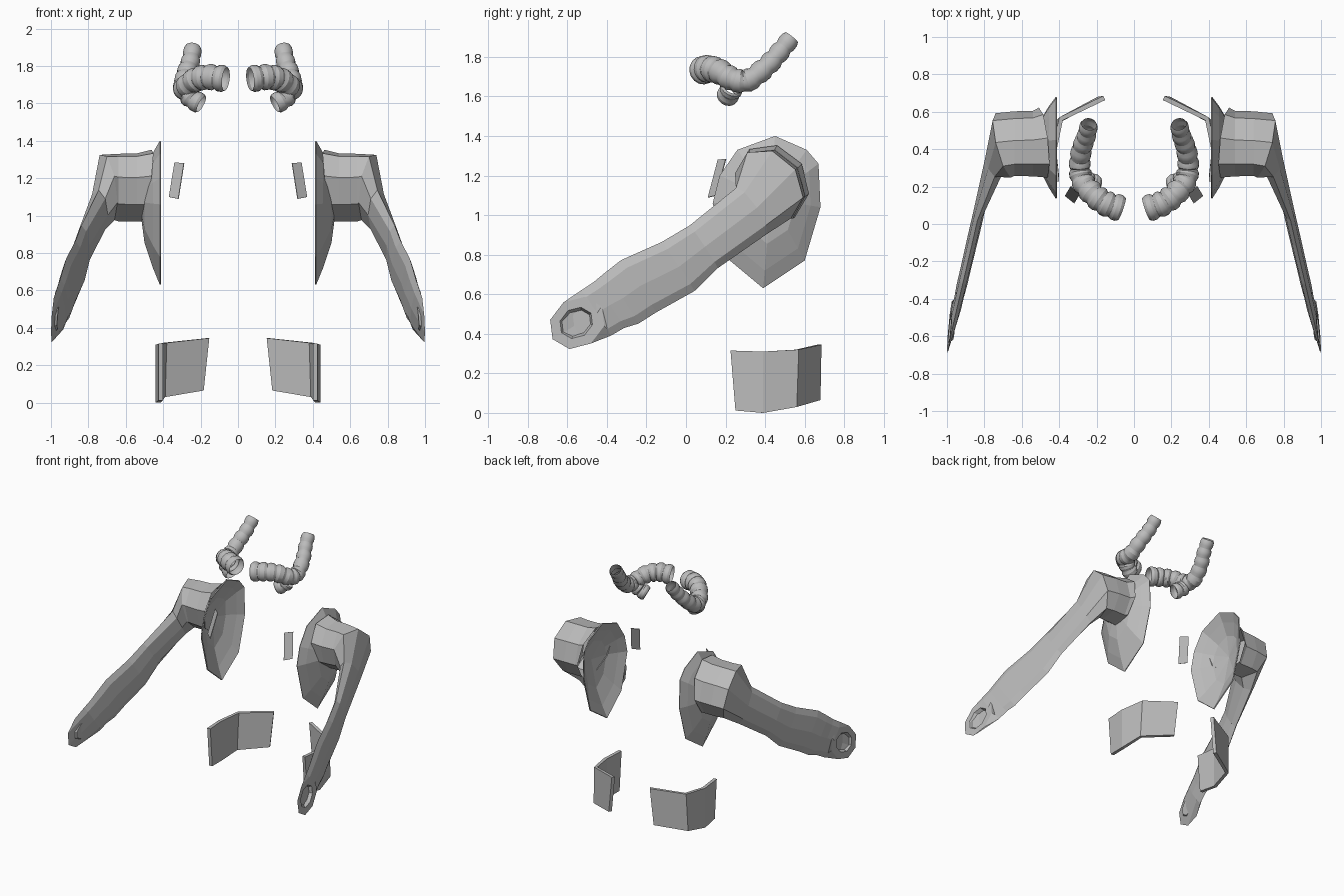
import bpy, bmesh, math
from mathutils import Vector

cube = bpy.data.objects.get("Cube")
if cube:
    bpy.data.objects.remove(cube, do_unlink=True)

grey = bpy.data.materials.new("plain_grey")
grey.use_nodes = True
grey.diffuse_color = (0.5, 0.5, 0.5, 1)
grey.node_tree.nodes["Principled BSDF"].inputs["Base Color"].default_value = (0.5, 0.5, 0.5, 1)


def finish(name, bm, thickness=0, smooth=False):
    """Turn a bmesh into an object, mirrored across x = 0."""
    bmesh.ops.recalc_face_normals(bm, faces=bm.faces)
    mesh = bpy.data.meshes.new(name)
    bm.to_mesh(mesh)
    bm.free()
    mesh.materials.append(grey)
    obj = bpy.data.objects.new(name, mesh)
    bpy.context.collection.objects.link(obj)
    if thickness:
        solid = obj.modifiers.new("thickness", 'SOLIDIFY')
        solid.thickness = thickness
        solid.offset = -1
    obj.modifiers.new("other_side", 'MIRROR').use_mirror_merge = False
    if smooth:
        bpy.ops.object.select_all(action='DESELECT')
        obj.select_set(True)
        bpy.context.view_layer.objects.active = obj
        bpy.ops.object.shade_smooth_by_angle(angle=math.radians(25))


def bridge(bm, a, b, closed=True):
    n = len(a)
    for i in range(n if closed else n - 1):
        j = (i + 1) % n
        bm.faces.new((a[i], a[j], b[j], b[i]))


def loft(rings, cap_end=False):
    bm = bmesh.new()
    loops = [[bm.verts.new(p) for p in ring] for ring in rings]
    for a, b in zip(loops, loops[1:]):
        bridge(bm, a, b)
    if cap_end:
        bm.faces.new(loops[-1])
    return bm


def section(centre, u, v, hu, hv, sides):
    c, u, v = Vector(centre), Vector(u).normalized(), Vector(v).normalized()
    angles = [math.tau * i / sides for i in range(sides)]
    return [c + u * hu * math.cos(a) + v * hv * math.sin(a) for a in angles]


# Arms: eight-sided sections from shoulder, round the bend, down to an open cuff
ROOT, UP, LEAN = (-0.16, -0.55, 0.83), (0, -0.55, 0.83), (0.11, -0.55, 0.83)
BACK, OUT, CUFF = (0, 0.83, 0.55), (1, 0.2, 0), (-0.1, 0.83, 0.55)
arm = [
    ((0.485, 0.435, 1.16), ROOT, BACK, 0.21, 0.18),
    ((0.54, 0.43, 1.15), UP, BACK, 0.20, 0.165),
    ((0.64, 0.43, 1.15), UP, BACK, 0.20, 0.16),
    ((0.70, 0.42, 1.15), UP, (0.35, 0.83, 0.5), 0.20, 0.165),
    ((0.745, 0.33, 1.02), UP, (0.85, 0.5, 0.3), 0.14, 0.06),
    ((0.823, 0.09, 0.84), LEAN, OUT, 0.13, 0.03),
    ((0.853, -0.04, 0.74), LEAN, OUT, 0.15, 0.03),
    ((0.90, -0.24, 0.64), LEAN, OUT, 0.16, 0.028),
    ((0.92, -0.325, 0.58), LEAN, OUT, 0.155, 0.028),
    ((0.935, -0.39, 0.545), LEAN, OUT, 0.14, 0.025),
    ((0.95, -0.455, 0.505), LEAN, OUT, 0.138, 0.025),
    ((0.985, -0.55, 0.455), UP, CUFF, 0.125, 0.15),
    ((0.985, -0.555, 0.455), UP, CUFF, 0.075, 0.09),
    ((0.96, -0.55, 0.455), UP, CUFF, 0.06, 0.075),
]
finish("arms", loft([section(*ring, 8) for ring in arm], cap_end=True))

# Shoulder shells: domes with a pointed lower end
rim = [(0.45, 1.40), (0.61, 1.33), (0.67, 1.26), (0.68, 1.04), (0.60, 0.77), (0.39, 0.63),
       (0.21, 0.78), (0.135, 1.06), (0.17, 1.20), (0.26, 1.33)]
mid_y, mid_z = 0.43, 1.08
bm = bmesh.new()
loops = []
for scale, x in ((1, 0.418), (0.8, 0.455), (0.5, 0.50)):
    loops.append([bm.verts.new((x, mid_y + (y - mid_y) * scale, mid_z + (z - mid_z) * scale))
                  for y, z in rim])
bridge(bm, loops[0], loops[1])
bridge(bm, loops[1], loops[2])
hub = bm.verts.new((0.53, mid_y, mid_z))
for i, vert in enumerate(loops[2]):
    bm.faces.new((vert, loops[2][(i + 1) % len(rim)], hub))
finish("shoulder_shells", bm, thickness=0.008)

# Hip plates: bent panels, wrapping towards the back
top = [(0.425, 0.225, 0.315), (0.44, 0.39, 0.31), (0.40, 0.57, 0.32), (0.165, 0.685, 0.345)]
bottom = [(0.425, 0.25, 0.012), (0.44, 0.39, 0.0), (0.41, 0.56, 0.03), (0.195, 0.68, 0.065)]
bm = bmesh.new()
bridge(bm, [bm.verts.new(p) for p in top], [bm.verts.new(p) for p in bottom], closed=False)
finish("hip_plates", bm, thickness=0.025)

# Small chest plates
bm = bmesh.new()
bm.faces.new([bm.verts.new(p) for p in ((0.29, 0.16, 1.28), (0.34, 0.20, 1.285),
                                        (0.37, 0.15, 1.10), (0.32, 0.11, 1.09))])
finish("chest_plates", bm, thickness=0.005)


# Ribbed hoses: a smooth open-ended path with a bulge repeated along it
def path_point(points, t):
    i = min(int(t), len(points) - 2)
    f = t - i
    p1, p2 = points[i], points[i + 1]
    p0 = points[i - 1] if i else p1 * 2 - p2
    p3 = points[i + 2] if i + 2 < len(points) else p2 * 2 - p1
    return 0.5 * (p1 * 2 + (p2 - p0) * f + (p0 * 2 - p1 * 5 + p2 * 4 - p3) * f * f
                  + (p1 * 3 - p0 - p2 * 3 + p3) * f ** 3)


def ribbed_hose(name, path, ribs, start_radius, end_radius):
    points = [Vector(p) for p in path]
    span = len(points) - 1
    rings = []
    for rib in range(ribs):
        for part, swell in ((0.0, 0.86), (0.3, 1.0), (0.7, 1.0), (0.97, 0.86)):
            f = (rib + part) / ribs
            t = f * span
            axis = path_point(points, min(t + 0.05, span)) - path_point(points, max(t - 0.05, 0))
            side = axis.cross(Vector((0, 0.5, -1)))
            r = (start_radius + (end_radius - start_radius) * f) * swell
            rings.append(section(path_point(points, t), side, axis.cross(side), r, r, 16))
    finish(name, loft(rings), smooth=True)


ribbed_hose("neck_hoses", [(0.065, 0.08, 1.73), (0.15, 0.11, 1.74), (0.22, 0.16, 1.73),
                           (0.275, 0.23, 1.69), (0.29, 0.31, 1.68), (0.28, 0.40, 1.745),
                           (0.255, 0.47, 1.82), (0.24, 0.535, 1.90)], 11, 0.073, 0.048)
ribbed_hose("hose_stubs", [(0.27, 0.235, 1.65), (0.24, 0.22, 1.62), (0.195, 0.205, 1.595)],
            2, 0.058, 0.056)
